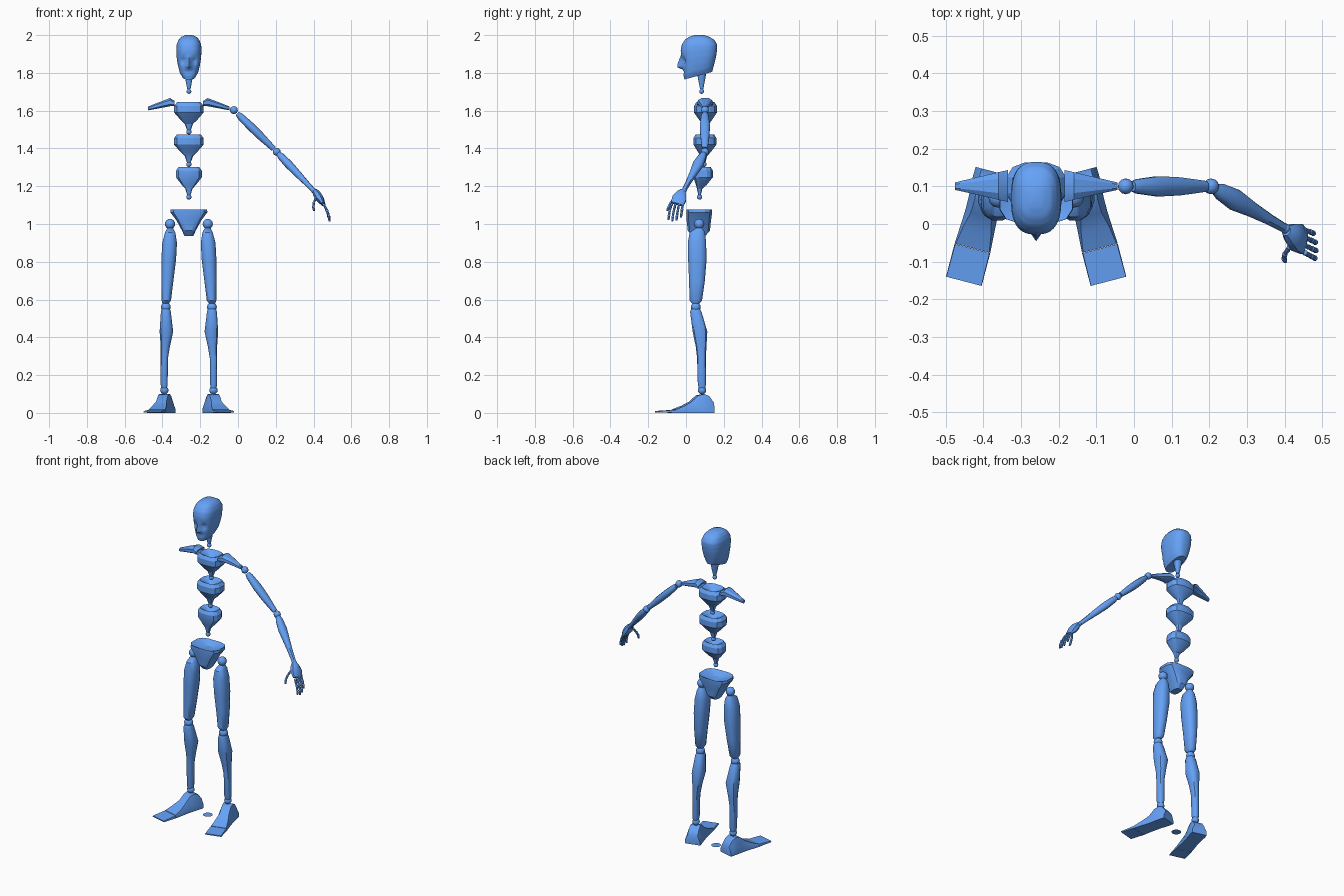
import bpy, bmesh, math
from mathutils import Vector

CX = -0.26  # body axis
BLUE = bpy.data.materials.new("blue")
BLUE.diffuse_color = (0.13, 0.36, 0.93, 1)


def finish(name, bm, angle=40):
    bmesh.ops.recalc_face_normals(bm, faces=bm.faces[:])
    me = bpy.data.meshes.new(name)
    bm.to_mesh(me)
    bm.free()
    me.materials.append(BLUE)
    ob = bpy.data.objects.new(name, me)
    bpy.context.collection.objects.link(ob)
    bpy.ops.object.select_all(action='DESELECT')
    ob.select_set(True)
    bpy.context.view_layer.objects.active = ob
    bpy.ops.object.shade_smooth_by_angle(angle=math.radians(angle))
    return ob


def loft(name, rings, angle=40):
    bm = bmesh.new()
    vr = [[bm.verts.new(p) for p in r] for r in rings]
    n = len(vr[0])
    for a, b in zip(vr, vr[1:]):
        for i in range(n):
            j = (i + 1) % n
            bm.faces.new((a[i], a[j], b[j], b[i]))
    bm.faces.new(vr[0])
    bm.faces.new(vr[-1])
    return finish(name, bm, angle)


def oval(c, u, v, n=12, p=1.0):
    """Closed ring; p < 1 gives a squarer outline."""
    pts = []
    for i in range(n):
        a = 2 * math.pi * (i + 0.5) / n
        ca, sa = math.cos(a), math.sin(a)
        pts.append(Vector(c) + Vector(u) * math.copysign(abs(ca) ** p, ca)
                   + Vector(v) * math.copysign(abs(sa) ** p, sa))
    return pts


def stack(name, secs, n=12, p=0.8, angle=35):
    """Sections (x, y, z, half width, half depth) stacked in z."""
    return loft(name, [oval((x, y, z), (rx, 0, 0), (0, ry, 0), n, p)
                       for x, y, z, rx, ry in secs], angle)


def bone(name, a, b, secs, side=(0, 1, 0), n=10, p=0.85):
    """Sections (t, half width along side, half thickness) from a to b."""
    a, b = Vector(a), Vector(b)
    d = (b - a).normalized()
    s = Vector(side)
    s = (s - d * s.dot(d)).normalized()
    w = d.cross(s)
    return loft(name, [oval(a.lerp(b, t), s * r, w * q, n, p) for t, r, q in secs])


def ball(name, c, r):
    bm = bmesh.new()
    bmesh.ops.create_uvsphere(bm, u_segments=12, v_segments=8, radius=r)
    bmesh.ops.translate(bm, verts=bm.verts[:], vec=c)
    return finish(name, bm, 60)


# head: slices (z front, z back, y front, y back, half width), then shaped face
slices = [(1.765, 1.805, -0.008, 0.138, 0.036), (1.79, 1.83, -0.014, 0.145, 0.05),
          (1.83, 1.86, -0.018, 0.153, 0.059), (1.875, 1.89, -0.024, 0.16, 0.065),
          (1.92, 1.925, -0.028, 0.165, 0.067), (1.95, 1.95, -0.022, 0.165, 0.065),
          (1.975, 1.975, -0.006, 0.15, 0.055), (1.99, 1.99, 0.015, 0.125, 0.042),
          (2.0, 2.0, 0.045, 0.095, 0.018)]
rings = []
for k, (s0, s1) in enumerate(zip(slices, slices[1:])):
    for f in (0, 0.33, 0.67):
        zf, zb, yf, yb, hw = [p + (q - p) * f for p, q in zip(s0, s1)]
        ring = oval((CX, (yf + yb) / 2, 0), (hw, 0, 0), (0, (yb - yf) / 2, 0), 38, 0.76)
        for v in ring:
            v.z = zf + (zb - zf) * (v.y - yf) / (yb - yf)
            if v.y < 0.04:
                dx = abs(v.x - CX)
                nose_w = 0.006 + max(0, 1.9 - v.z) * 0.1
                v.y += 0.02 * math.exp(-((dx - 0.029) / 0.012) ** 2 - ((v.z - 1.865) / 0.014) ** 2)
                if 1.822 < v.z < 1.895:
                    ridge = min(1, (1.895 - v.z) / 0.055)
                    v.y -= 0.028 * ridge * math.exp(-(dx / nose_w) ** 2)
                v.y += 0.006 * math.exp(-(dx / 0.03) ** 2 - ((v.z - 1.803) / 0.006) ** 2)
        rings.append(ring)
rings.append(oval((CX, 0.07, 2.0), (0.018, 0, 0), (0, 0.025, 0), 38))
loft("head", rings, 50)

# neck
stack("neck", [(CX, 0.083, 1.795, 0.024, 0.024), (CX, 0.083, 1.765, 0.019, 0.019),
               (CX, 0.083, 1.715, 0.009, 0.009)])
ball("neck_joint", (CX, 0.083, 1.702), 0.013)

# three spine blocks with a dished top and a ball at the tail
for name, top, hw, hd, cy, by, h in (("chest", 1.645, 0.08, 0.062, 0.103, 0.105, 0.17),
                                     ("midriff", 1.475, 0.08, 0.062, 0.100, 0.095, 0.172),
                                     ("waist", 1.302, 0.07, 0.053, 0.090, 0.072, 0.172)):
    prof = [(0.03, 0.15, cy), (0.015, 0.4, cy), (0.0, 0.8, cy), (0.02, 1, cy),
            (0.055, 1, cy), (0.095, 0.55, (cy + by) / 2),
            (0.115, 0.28, by), (h - 0.02, 0.12, by)]
    stack(name, [(CX, y, top - dz, hw * s, hd * s) for dz, s, y in prof], 12, 0.72, 25)
    ball(name + "_joint", (CX, by, top - h + 0.013), 0.014)

# pelvis
stack("pelvis", [(CX, 0.07, 1.055, 0.03, 0.03), (CX, 0.07, 1.078, 0.098, 0.07),
                 (CX, 0.07, 1.062, 0.1, 0.07), (CX, 0.068, 1.02, 0.068, 0.066),
                 (CX, 0.068, 0.965, 0.037, 0.06), (CX, 0.068, 0.937, 0.024, 0.035)], 12, 0.6, 25)

for s, tag in ((1, "left"), (-1, "right")):
    def X(o):
        return CX + s * o

    # collar bone
    secs = []
    for o, y0, y1, z0, z1 in ((0.09, 0.085, 0.115, 1.63, 1.645), (0.075, 0.056, 0.146, 1.624, 1.652),
                              (0.1, 0.062, 0.14, 1.622, 1.668), (0.16, 0.077, 0.125, 1.611, 1.645),
                              (0.216, 0.09, 0.111, 1.601, 1.622)):
        secs.append(oval((X(o), (y0 + y1) / 2, (z0 + z1) / 2), (0, (y1 - y0) / 2, 0),
                         (0, 0, (z1 - z0) / 2), 8, 0.75))
    loft(tag + "_collar", secs, 30)

    # leg joints
    ball(tag + "_hip", (X(0.1), 0.07, 1.0), 0.027)
    ball(tag + "_knee", (X(0.122), 0.052, 0.56), 0.026)
    ball(tag + "_ankle", (X(0.13), 0.085, 0.12), 0.022)

    # thigh
    stack(tag + "_thigh", [(X(0.1), 0.07, 0.978, 0.016, 0.018), (X(0.099), 0.06, 0.955, 0.028, 0.042),
                           (X(0.102), 0.058, 0.9, 0.04, 0.05), (X(0.107), 0.06, 0.81, 0.04, 0.05),
                           (X(0.114), 0.058, 0.7, 0.033, 0.043), (X(0.12), 0.052, 0.595, 0.026, 0.034),
                           (X(0.122), 0.052, 0.58, 0.017, 0.02)])
    # shin
    stack(tag + "_shin", [(X(0.122), 0.05, 0.55, 0.022, 0.024), (X(0.122), 0.052, 0.535, 0.027, 0.031),
                          (X(0.119), 0.074, 0.43, 0.037, 0.04), (X(0.125), 0.08, 0.35, 0.025, 0.029),
                          (X(0.13), 0.082, 0.29, 0.02, 0.024), (X(0.131), 0.084, 0.15, 0.019, 0.022),
                          (X(0.131), 0.085, 0.125, 0.014, 0.016)])

    # foot and toe plate, turned outward
    f = Vector((s * math.sin(0.255), -math.cos(0.255), 0))
    r = Vector((-s * f.y, s * f.x, 0))
    heel = Vector((X(0.116), 0.14, 0))

    def section(d, hb, ht, z0, z1):
        c = heel + f * d
        mid = z0 + (z1 - z0) * 0.4
        return [c + r * w + Vector((0, 0, z)) for w, z in
                ((-hb, z0), (hb, z0), (hb, mid), (ht, z1), (-ht, z1), (-hb, mid))]

    loft(tag + "_foot", [section(0, 0.046, 0.03, 0, 0.055), section(0.025, 0.047, 0.03, 0, 0.088),
                         section(0.05, 0.046, 0.03, 0, 0.1), section(0.085, 0.044, 0.027, 0, 0.092),
                         section(0.12, 0.044, 0.028, 0, 0.06), section(0.16, 0.046, 0.038, 0, 0.038),
                         section(0.211, 0.049, 0.046, 0, 0.018)], 45)
    loft(tag + "_toes", [section(0.212, 0.049, 0.047, 0.0, 0.016),
                         section(0.302, 0.049, 0.048, 0.003, 0.01)], 35)

# the single arm
sh, el, wr = (-0.022, 0.1, 1.603), (0.205, 0.1, 1.382), (0.402, -0.012, 1.175)
ball("shoulder", sh, 0.021)
bone("upper_arm", sh, el, [(0.08, 0.014, 0.012), (0.14, 0.02, 0.018), (0.38, 0.028, 0.022),
                           (0.62, 0.025, 0.021), (0.93, 0.015, 0.014)])
ball("elbow", el, 0.021)
bone("forearm", el, wr, [(0.05, 0.014, 0.014), (0.12, 0.022, 0.019), (0.32, 0.029, 0.022),
                         (0.55, 0.02, 0.019), (0.8, 0.014, 0.014), (0.98, 0.012, 0.012)])

# hand
palm_end = Vector((0.452, -0.047, 1.105))
ball("wrist", wr, 0.014)
bone("palm", (0.405, -0.018, 1.178), palm_end,
     [(0, 0.014, 0.013), (0.25, 0.028, 0.022), (0.6, 0.04, 0.022), (1, 0.037, 0.01)], (0, 1, 0), 8)


def finger(name, pts, r):
    for i, (a, b) in enumerate(zip(pts, pts[1:])):
        ball(f"{name}_joint_{i + 1}", a, r)
        bone(f"{name}_bone_{i + 1}", a, b, [(0.1, r * 0.6, r * 0.6), (0.4, r * 0.95, r * 0.95),
                                            (1, r * 0.65, r * 0.65)], (0, 1, 0), 8, 1)


for k, (dy, ln) in enumerate(((-0.03, 0.088), (-0.01, 0.096), (0.01, 0.09), (0.03, 0.072))):
    a = palm_end + Vector((0.003, dy, -0.003))
    dirs = ((0.46, -0.2 + dy * 2, -0.9), (0.32, -0.15, -0.95), (0.1, -0.1, -1))
    pts = [a]
    for d, share in zip(dirs, (0.42, 0.32, 0.26)):
        pts.append(pts[-1] + Vector(d).normalized() * ln * share)
    finger(f"finger_{k + 1}", pts, 0.0075)
finger("thumb", [Vector(p) for p in ((0.413, -0.062, 1.14), (0.401, -0.08, 1.112),
                                     (0.399, -0.092, 1.09), (0.402, -0.1, 1.07))], 0.0075)

# small floor disc between the feet
bm = bmesh.new()
bmesh.ops.create_circle(bm, cap_ends=True, segments=20, radius=0.028)
bmesh.ops.translate(bm, verts=bm.verts[:], vec=(CX, 0.07, 0.0))
finish("floor_disc", bm)
